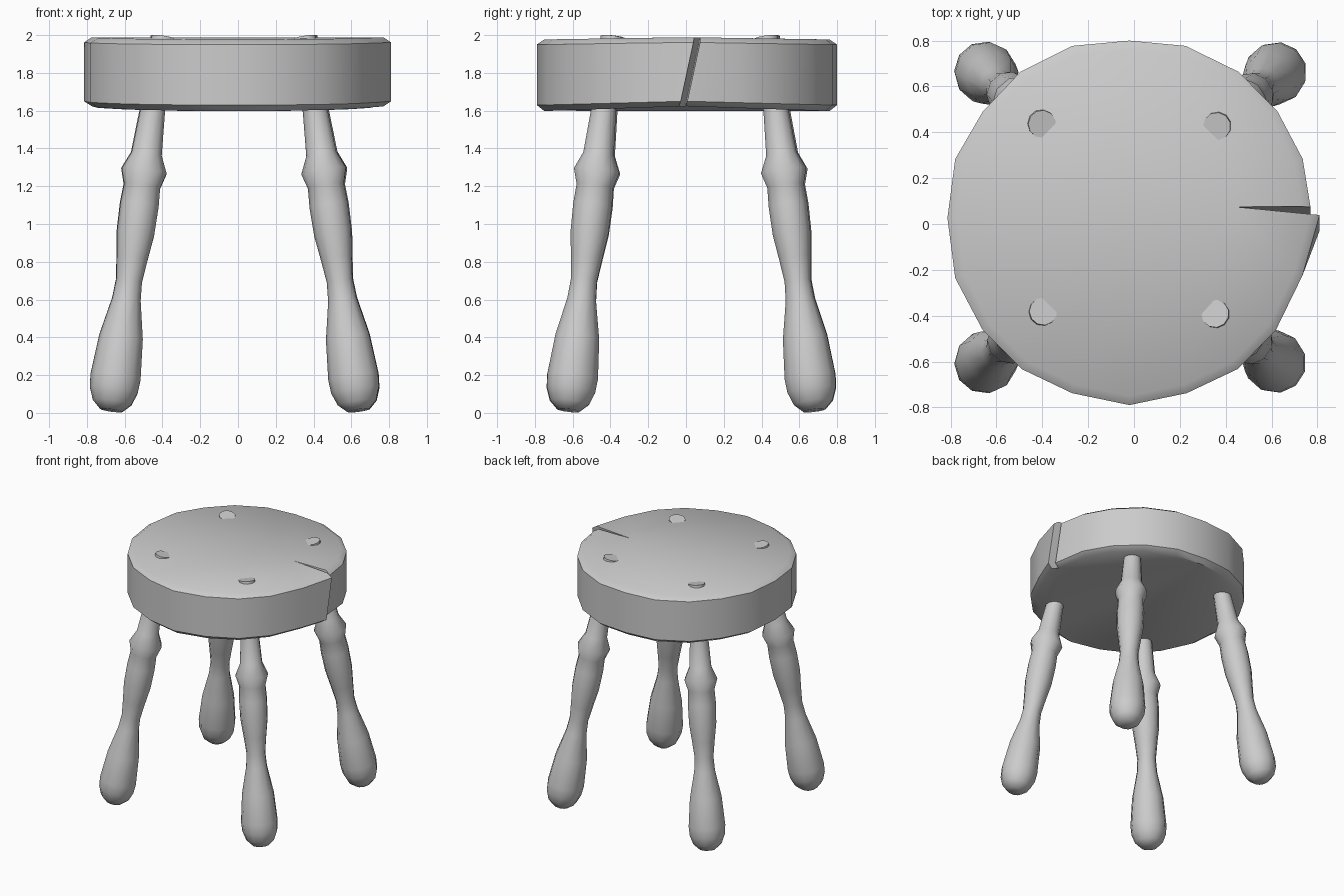
import bpy, bmesh, math
from mathutils import Vector

if "Cube" in bpy.data.objects:
    bpy.data.objects.remove(bpy.data.objects["Cube"])


def finish(name, bm, angle):
    bmesh.ops.recalc_face_normals(bm, faces=bm.faces)
    mesh = bpy.data.meshes.new(name)
    bm.to_mesh(mesh)
    bm.free()
    obj = bpy.data.objects.new(name, mesh)
    bpy.context.collection.objects.link(obj)
    bpy.ops.object.select_all(action='DESELECT')
    obj.select_set(True)
    bpy.context.view_layer.objects.active = obj
    bpy.ops.object.shade_smooth_by_angle(angle=math.radians(angle))
    return obj


def skin(bm, rings):
    """Bridge closed rings with quads and cap both ends."""
    n = len(rings[0])
    for a, b in zip(rings, rings[1:]):
        for i in range(n):
            j = (i + 1) % n
            bm.faces.new((a[i], a[j], b[j], b[i]))
    caps = [bm.faces.new(rings[0][::-1]), bm.faces.new(rings[-1])]
    bmesh.ops.triangulate(bm, faces=caps)


# Seat outline seen from above; the first three points form the crack
CRACK = [(0.77, 0.08), (0.44, 0.075), (0.81, 0.045)]
RIM = [(0.735, -0.225), (0.618, -0.465), (0.452, -0.633), (0.23, -0.738),
       (-0.02, -0.79), (-0.27, -0.738), (-0.49, -0.633), (-0.66, -0.463),
       (-0.78, -0.236), (-0.814, 0.026), (-0.78, 0.284), (-0.66, 0.49),
       (-0.496, 0.664), (-0.27, 0.777), (-0.02, 0.80), (0.225, 0.777),
       (0.456, 0.664), (0.627, 0.49), (0.736, 0.284)]


def build_seat():
    bm = bmesh.new()
    rings = []
    # (height, scale, arching lift) for the chamfered slab
    for z, s, lift in [(1.598, 0.95, 0.026), (1.63, 1, 0.02),
                       (1.95, 1, 0.012), (1.977, 0.95, 0.012)]:
        ring = []
        for k, (x, y) in enumerate(CRACK + RIM):
            if k != 1:                      # the crack tip is not inset
                x, y = x * s, y * s
            if k < 3:                       # the crack slants downwards
                y -= 0.08 * (1.977 - z) / 0.38
            up = lift * max(0, 1 - abs(y) / 0.75)
            ring.append(bm.verts.new((x, y, z + up)))
        rings.append(ring)
    skin(bm, rings)
    finish("seat", bm, 40)


# Turned leg profile: (height along the axis, radius)
PROFILE = [(0.013, 0.06), (0.055, 0.105), (0.12, 0.13), (0.19, 0.136),
           (0.40, 0.118), (0.60, 0.077), (0.70, 0.070), (0.82, 0.084),
           (0.95, 0.101), (1.10, 0.104), (1.20, 0.098), (1.28, 0.122),
           (1.37, 0.082), (1.60, 0.067), (1.99, 0.061)]


def build_leg(name, foot, top, sides=11):
    foot, top = Vector((*foot, 0)), Vector((*top, 2))
    axis = (top - foot).normalized()
    u = axis.cross(Vector((0, 1, 0))).normalized()
    v = axis.cross(u)
    bm = bmesh.new()
    rings = []
    for z, r in PROFILE:
        c = foot.lerp(top, z / 2)
        rings.append([bm.verts.new(c + r * (u * math.cos(t) + v * math.sin(t)))
                      for t in (2 * math.pi * i / sides for i in range(sides))])
    skin(bm, rings)
    finish(name, bm, 60)


build_seat()
# Splayed legs whose tops come through the seat as pegs
build_leg("front_left_leg", (-0.672, -0.625), (-0.395, -0.38))
build_leg("front_right_leg", (0.64, -0.622), (0.352, -0.39))
build_leg("back_left_leg", (-0.672, 0.682), (-0.40, 0.435))
build_leg("back_right_leg", (0.642, 0.68), (0.36, 0.425))
